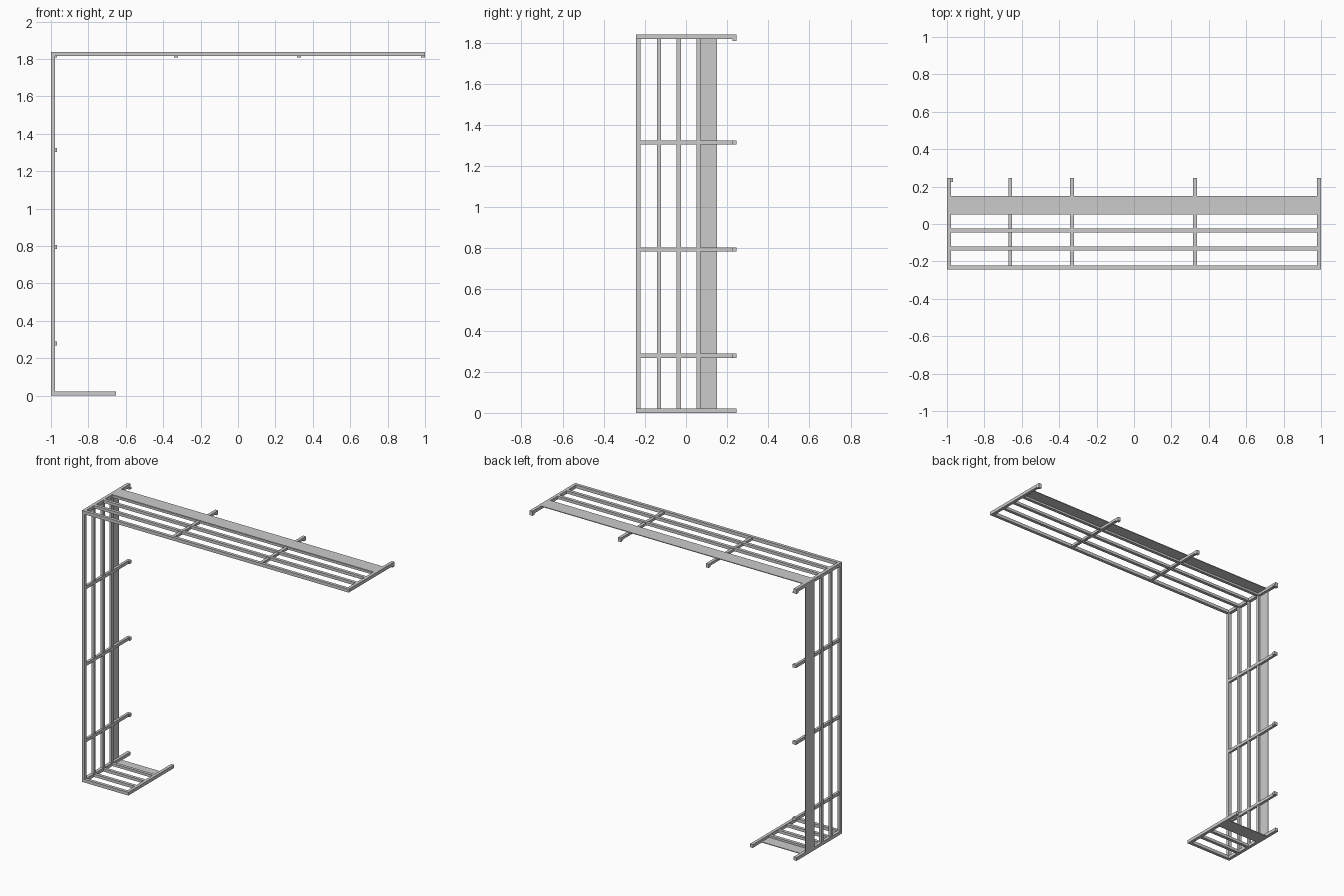
import bpy

if "Cube" in bpy.data.objects:
    bpy.data.objects.remove(bpy.data.objects["Cube"])

B = 0.021            # bar width
Y0, Y1 = -0.243, 0.245
H = 1.838            # overall height
T = 0.022            # frame thickness
SKIN = 0.005         # thickness of the flat panel / crossbar recess
SLATS = [-0.142, -0.045, 0.05]   # near edges of the inner long bars
PANEL = (0.052, 0.15)


def box(name, x, y, z):
    """Axis-aligned box from (min, max) pairs."""
    lo, hi = zip(x, y, z)
    v = [(a, b, c) for a in (lo[0], hi[0]) for b in (lo[1], hi[1]) for c in (lo[2], hi[2])]
    f = [(0, 1, 3, 2), (4, 6, 7, 5), (0, 4, 5, 1), (2, 3, 7, 6), (0, 2, 6, 4), (1, 5, 7, 3)]
    me = bpy.data.meshes.new(name)
    me.from_pydata(v, [], f)
    ob = bpy.data.objects.new(name, me)
    bpy.context.collection.objects.link(ob)
    return ob


def rack(name, place, start, end, cross, hooks):
    """One ladder-like section: u runs along it, d is depth from its outer face."""
    def part(label, u, y, d):
        x, z = place(u, d)
        box(f"{name}_{label}", tuple(sorted(x)), y, tuple(sorted(z)))

    # front rail, inner slats and flat rear panel
    part("front_rail", (start, end), (Y0, Y0 + B), (0, T))
    for i, y in enumerate(SLATS):
        d0 = SKIN if i == 2 else 0
        part(f"slat_{i + 1}", (start, end), (y, y + B), (d0, T - 0.003))
    part("rear_panel", (start, end), PANEL, (0, SKIN))
    # crossbars, with a small hook on the inner side of the rear tip
    for i, u in enumerate(cross):
        part(f"crossbar_{i + 1}", (u - B / 2, u + B / 2), (Y0 + B, Y1), (SKIN, T))
        if hooks:
            part(f"hook_{i + 1}", (u - B / 2, u + B / 2), (Y1 - 0.02, Y1), (T, T + 0.009))


# top section, vertical wall section and short bottom section
rack("top", lambda u, d: (u, (H - d[0], H - d[1])), -1 + T, 1 - B,
     [-0.331, 0.327], True)
rack("wall", lambda u, d: ((-1 + d[0], -1 + d[1]), u), T, H - T,
     [0.278, 0.794, 1.314], True)
rack("bottom", lambda u, d: (u, d), -1 + T, -0.651 - B, [], False)

# full-depth end bars and corner bars
box("top_end_bar", (1 - B, 1), (Y0, Y1), (H - T, H))
box("top_end_hook", (1 - B, 1), (Y1 - 0.02, Y1), (H - T - 0.009, H - T))
box("top_corner_bar", (-1, -1 + T), (Y0, Y1), (H - T, H))
box("top_corner_hook", (-1, -1 + T + 0.009), (Y1 - 0.02, Y1), (H - T - 0.009, H - T))
box("bottom_corner_bar", (-1, -1 + T), (Y0, Y1), (0, T))
box("bottom_end_bar", (-0.651 - B, -0.651), (Y0, Y1), (0, T))
